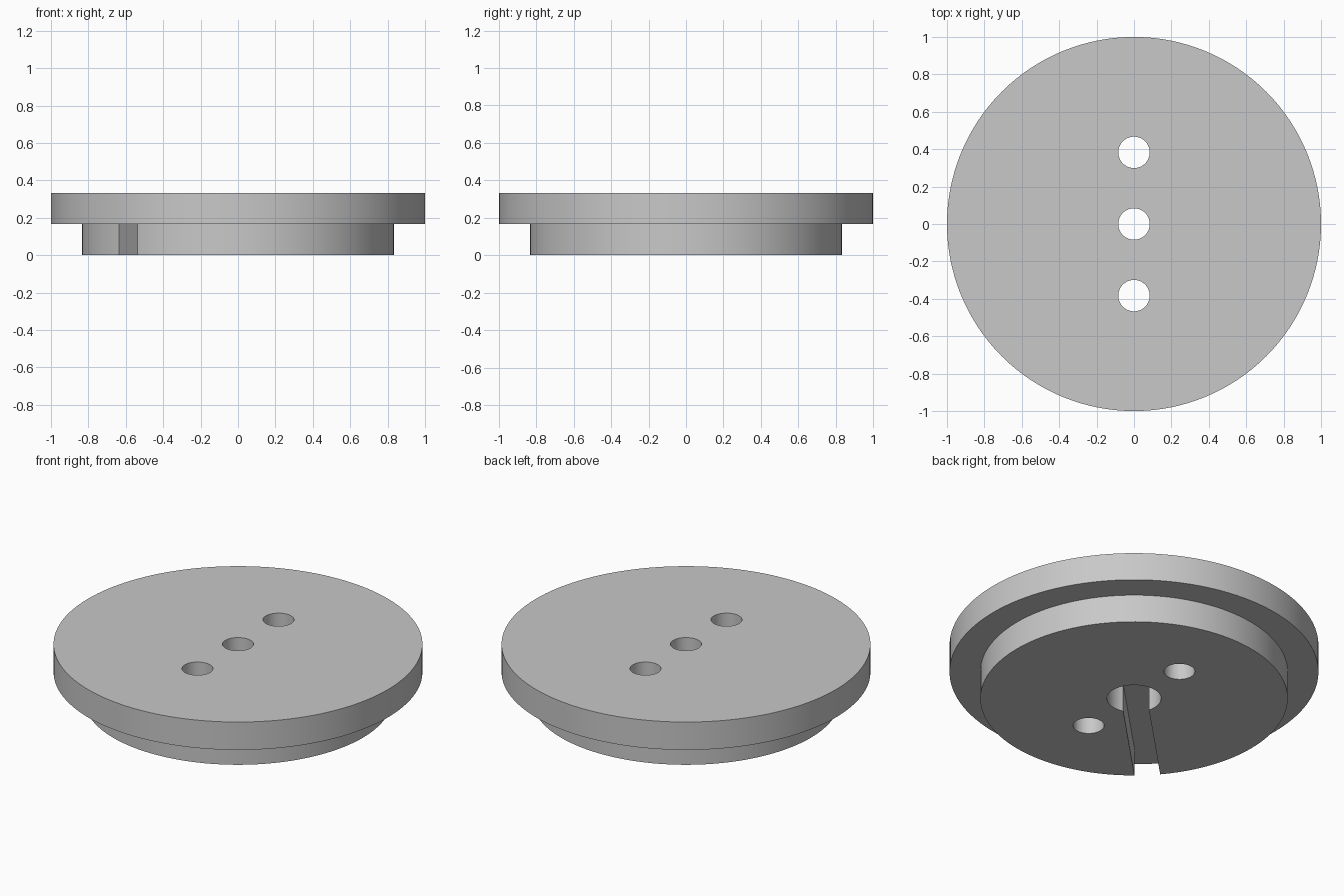
import bpy, bmesh, math
from mathutils import Matrix

cube = bpy.data.objects.get("Cube")
if cube:
    bpy.data.objects.remove(cube, do_unlink=True)

HEIGHT, STEP = 1 / 3, 1 / 6          # total height, top of the hub
FLANGE_R, HUB_R = 1.0, 5 / 6
HOLE_R, HOLE_Y, BORE_R = 0.084, 0.383, 0.147
SLOT_W, BELOW = 0.14, -0.1

grey = bpy.data.materials.new("plain_grey")
grey.use_nodes = True
colour = (0.58, 0.58, 0.58, 1)
grey.diffuse_color = colour
grey.node_tree.nodes["Principled BSDF"].inputs["Base Color"].default_value = colour


def prism(name, rings, top_to_bottom_caps=True):
    """Closed solid skinned through a list of matching point rings, lowest first."""
    bm = bmesh.new()
    loops = [[bm.verts.new(p) for p in ring] for ring in rings]
    n = len(loops[0])
    for low, high in zip(loops, loops[1:]):
        for i in range(n):
            j = (i + 1) % n
            bm.faces.new((low[i], low[j], high[j], high[i]))
    bm.faces.new(loops[0][::-1])
    bm.faces.new(loops[-1])
    bmesh.ops.recalc_face_normals(bm, faces=bm.faces)
    mesh = bpy.data.meshes.new(name)
    bm.to_mesh(mesh)
    bm.free()
    mesh.materials.append(grey)
    obj = bpy.data.objects.new(name, mesh)
    bpy.context.collection.objects.link(obj)
    return obj


def circle(radius, z, y=0, count=128):
    steps = [math.tau * i / count for i in range(count)]
    return [(radius * math.cos(a), y + radius * math.sin(a), z) for a in steps]


def drill(name, radius, y, top):
    return prism(name, [circle(radius, z, y, 64) for z in (BELOW, top)])


# Stepped disc: narrow hub below, wide flange above
disc = prism("stepped_disc", [circle(HUB_R, 0), circle(HUB_R, STEP),
                              circle(FLANGE_R, STEP), circle(FLANGE_R, HEIGHT)])

# Underside bore and the radial slot running from it to the front left rim
half = SLOT_W / 2
outline = [(0, -half), (FLANGE_R * 0.95, -half), (FLANGE_R * 0.95, half), (0, half)]
turn = Matrix.Rotation(math.radians(225), 3, "Z")
slot = prism("slot_cutter", [[(x, y, z) for x, y in outline] for z in (BELOW, STEP)])
slot.data.transform(turn.to_4x4())
cutters = [drill("bore_cutter", BORE_R, 0, STEP), slot]

# Three through holes in a row
cutters += [drill("hole_cutter", HOLE_R, y, 0.5) for y in (-HOLE_Y, 0, HOLE_Y)]

bpy.ops.object.select_all(action="DESELECT")
disc.select_set(True)
bpy.context.view_layer.objects.active = disc
for cutter in cutters:
    cutter.hide_render = True
    mod = disc.modifiers.new(cutter.name, "BOOLEAN")
    mod.operation, mod.solver, mod.object = "DIFFERENCE", "EXACT", cutter
    bpy.ops.object.modifier_apply(modifier=mod.name)
    bpy.data.objects.remove(cutter, do_unlink=True)

bpy.ops.object.shade_smooth_by_angle(angle=math.radians(30))
